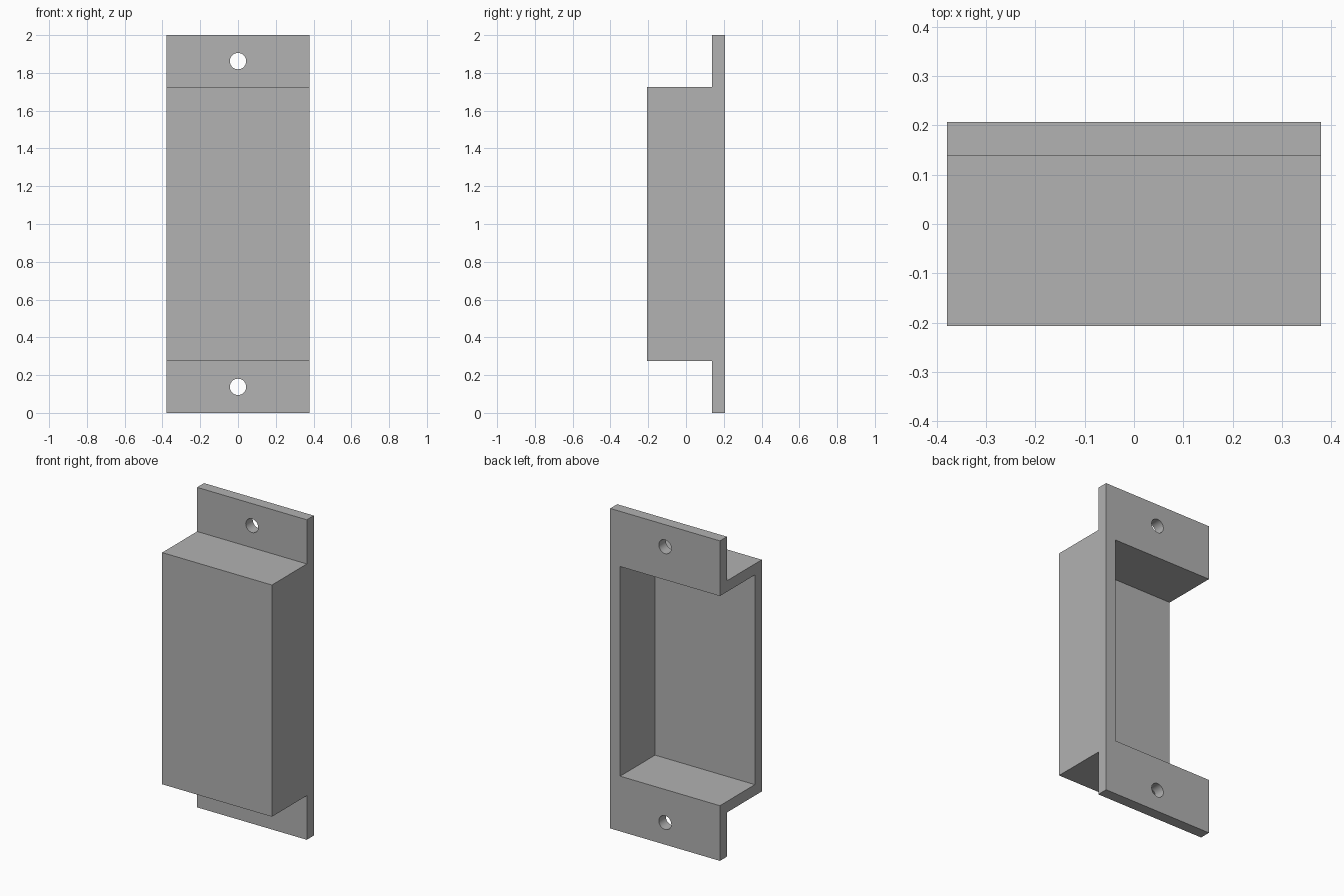
import bpy
import bmesh

if "Cube" in bpy.data.objects:
    bpy.data.objects.remove(bpy.data.objects["Cube"], do_unlink=True)

U = 2 / 58                    # module: the bracket is 58 modules tall
HALF_W, HALF_D = 11 * U, 6 * U
WALL, EAR, HOLE_R = 2 * U, 8 * U, 1.25 * U
TOP = 2.0

grey = bpy.data.materials.new("plain_grey")
grey.use_nodes = True
grey.diffuse_color = (0.445, 0.445, 0.445, 1)
grey.node_tree.nodes["Principled BSDF"].inputs["Base Color"].default_value = grey.diffuse_color


def extrude_profile(name, points):
    """Extrude a (y, z) outline across the full width."""
    bm = bmesh.new()
    face = bm.faces.new([bm.verts.new((-HALF_W, y, z)) for y, z in points])
    grown = bmesh.ops.extrude_face_region(bm, geom=[face])["geom"]
    verts = [v for v in grown if isinstance(v, bmesh.types.BMVert)]
    bmesh.ops.translate(bm, verts=verts, vec=(2 * HALF_W, 0, 0))
    bmesh.ops.recalc_face_normals(bm, faces=bm.faces)
    mesh = bpy.data.meshes.new(name)
    bm.to_mesh(mesh)
    bm.free()
    mesh.materials.append(grey)
    obj = bpy.data.objects.new(name, mesh)
    bpy.context.collection.objects.link(obj)
    return obj


def cut(target, cutter):
    """Subtract the cutter from the target and remove it."""
    cutter.hide_render = True
    cutter.data.materials.append(grey)
    mod = target.modifiers.new("cut", 'BOOLEAN')
    mod.operation, mod.solver, mod.object = 'DIFFERENCE', 'EXACT', cutter
    bpy.ops.object.select_all(action='DESELECT')
    bpy.context.view_layer.objects.active = target
    target.select_set(True)
    bpy.ops.object.modifier_apply(modifier=mod.name)
    bpy.data.objects.remove(cutter, do_unlink=True)


# Housing body with a mounting ear above and below
ear_y = HALF_D - WALL
housing = extrude_profile("mounting_housing", [
    (HALF_D, 0), (HALF_D, TOP), (ear_y, TOP), (ear_y, TOP - EAR),
    (-HALF_D, TOP - EAR), (-HALF_D, EAR), (ear_y, EAR), (ear_y, 0)])

# Cavity, open at the back and on the -x side
x0, x1 = -HALF_W - 0.1, HALF_W - WALL
y0, y1 = -HALF_D + WALL, HALF_D + 0.1
bpy.ops.mesh.primitive_cube_add(size=1, location=((x0 + x1) / 2, (y0 + y1) / 2, TOP / 2))
cavity = bpy.context.object
cavity.name = "cavity_cutter"
cavity.scale = (x1 - x0, y1 - y0, TOP - 2 * (EAR + WALL))
cut(housing, cavity)

# Screw hole in the middle of each ear
for z in (EAR / 2, TOP - EAR / 2):
    bpy.ops.mesh.primitive_cylinder_add(vertices=40, radius=HOLE_R, depth=0.3,
                                        location=(0, HALF_D - WALL / 2, z),
                                        rotation=(1.570796, 0, 0))
    hole = bpy.context.object
    hole.name = "screw_hole_cutter"
    cut(housing, hole)

bpy.context.view_layer.objects.active = housing
housing.select_set(True)
bpy.ops.object.shade_smooth_by_angle(angle=0.5)
